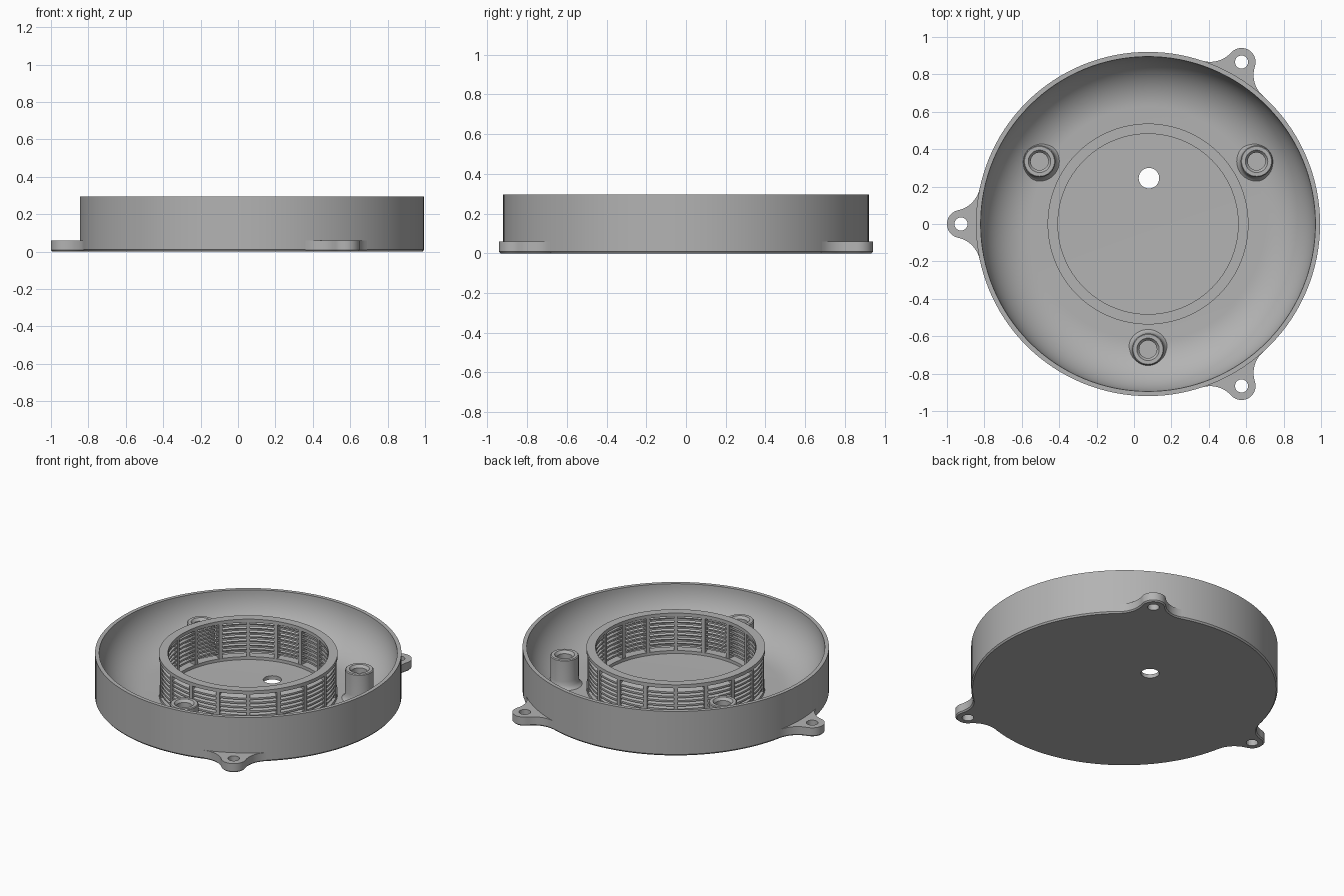
import bpy, bmesh
from math import sin, cos, pi, radians, atan2
from mathutils import Vector, Matrix

cube = bpy.data.objects.get("Cube")
if cube:
    bpy.data.objects.remove(cube)

CX = 0.075          # axis of the round housing
HEIGHT = 0.295
RADIUS = 0.92

grey = bpy.data.materials.new("plain grey")
grey.use_nodes = True
grey.diffuse_color = (0.45, 0.45, 0.45, 1)
grey.node_tree.nodes["Principled BSDF"].inputs["Base Color"].default_value = (0.45, 0.45, 0.45, 1)


def finish(name, bm, smooth=True):
    bmesh.ops.recalc_face_normals(bm, faces=bm.faces)
    mesh = bpy.data.meshes.new(name)
    bm.to_mesh(mesh)
    bm.free()
    mesh.materials.append(grey)
    obj = bpy.data.objects.new(name, mesh)
    bpy.context.collection.objects.link(obj)
    if smooth:
        bpy.ops.object.select_all(action='DESELECT')
        obj.select_set(True)
        bpy.context.view_layer.objects.active = obj
        bpy.ops.object.shade_smooth_by_angle(angle=radians(30))
    return obj


def lathe(name, profile, steps, centre=(CX, 0), closed=False):
    """Spin an (r, z) profile around a vertical axis."""
    bm = bmesh.new()
    verts = [bm.verts.new((r, 0, z)) for r, z in profile]
    pairs = list(zip(verts, verts[1:]))
    if closed:
        pairs.append((verts[-1], verts[0]))
    edges = [bm.edges.new(p) for p in pairs]
    bmesh.ops.spin(bm, geom=verts + edges, cent=(0, 0, 0), axis=(0, 0, 1),
                   angle=2 * pi, steps=steps, use_duplicate=False)
    bmesh.ops.remove_doubles(bm, verts=bm.verts, dist=1e-5)
    bmesh.ops.translate(bm, verts=bm.verts, vec=(*centre, 0))
    return finish(name, bm)


def polar(r, degrees):
    return (CX + r * cos(radians(degrees)), r * sin(radians(degrees)))


def arc(cx, cy, r, a0, a1, n):
    return [(cx + r * cos(a0 + (a1 - a0) * i / n), cy + r * sin(a0 + (a1 - a0) * i / n))
            for i in range(n + 1)]


def cut_hole(target, radius, x, y):
    bm = bmesh.new()
    bmesh.ops.create_cone(bm, cap_ends=True, segments=32, radius1=radius, radius2=radius,
                          depth=0.5, matrix=Matrix.Translation((x, y, 0)))
    cutter = finish(target.name + "_cutter", bm, smooth=False)
    mod = target.modifiers.new("hole", 'BOOLEAN')
    mod.operation = 'DIFFERENCE'
    mod.solver = 'EXACT'
    mod.object = cutter
    bpy.ops.object.select_all(action='DESELECT')
    target.select_set(True)
    bpy.context.view_layer.objects.active = target
    bpy.ops.object.modifier_apply(modifier=mod.name)
    bpy.data.objects.remove(cutter)


# Housing: flat base, upright outer wall, rounded bowl inside
bowl = arc(0.625, HEIGHT, 0.27, 0, -pi / 2, 20)
housing = lathe("housing", [(0, 0), (RADIUS - 0.008, 0), (RADIUS, 0.01), (RADIUS, HEIGHT)]
                + bowl + [(0, 0.025)], 128)
cut_hole(housing, 0.055, CX + 0.005, 0.245)

# Mounting lugs: round ears blended into the wall by concave fillets
TIP, FILLET = 0.075, 0.15
u = ((RADIUS + FILLET) ** 2 - (TIP + FILLET) ** 2 + 1) / 2
v = ((RADIUS + FILLET) ** 2 - u * u) ** 0.5
tip_angle = atan2(v, u - 1)
body_angle = atan2(v, u)
outline = arc(1, 0, TIP, -tip_angle, tip_angle, 20)
outline += arc(u, v, FILLET, tip_angle - pi, body_angle - pi, 10)[1:]
outline += arc(0, 0, RADIUS - 0.015, body_angle, -body_angle, 8)
outline += arc(u, -v, FILLET, pi - body_angle, pi - tip_angle, 10)[:-1]

for name, degrees in (("right_lug", 180), ("back_left_lug", 60), ("front_left_lug", -60)):
    bm = bmesh.new()
    base = bm.faces.new([bm.verts.new((x, y, 0)) for x, y in outline])
    top = bmesh.ops.extrude_face_region(bm, geom=[base])
    bmesh.ops.translate(bm, verts=[g for g in top["geom"] if isinstance(g, bmesh.types.BMVert)],
                        vec=(0, 0, 0.06))
    # soften the lower outer edge
    low = [e for e in bm.edges if all(w.co.z < 0.001 and w.co.xy.length > RADIUS - 0.005
                                      for w in e.verts)]
    bmesh.ops.bevel(bm, geom=low, offset=0.008, segments=1, affect='EDGES')
    bmesh.ops.transform(bm, verts=bm.verts, matrix=Matrix.Translation((CX, 0, 0))
                        @ Matrix.Rotation(radians(degrees), 4, 'Z'))
    cut_hole(finish(name, bm), 0.035, *polar(1, degrees))

# Screw posts with flared feet and blind countersunk holes
post = [(0.11, 0.022), (0.097, 0.032), (0.088, 0.05), (0.085, 0.075), (0.085, 0.212),
        (0.08, 0.217), (0.06, 0.217), (0.047, 0.2), (0.047, 0.1), (0, 0.1)]
for name, degrees in (("front_post", -90), ("back_left_post", 30), ("back_right_post", 150)):
    lathe(name, post, 40, polar(0.67, degrees))

# Cage: top and bottom rings, thin sloping slats, upright ribs
INNER, OUTER = 0.482, 0.537


def ring(name, z0, z1):
    lathe(name, [(INNER, z0), (OUTER, z0), (OUTER, z1), (INNER, z1)], 96, closed=True)


ring("cage_base_ring", 0.015, 0.045)
ring("cage_top_ring", 0.27, HEIGHT - 0.002)

SLATS = 7
for i in range(SLATS):
    z = 0.045 + 0.225 * (i + 1) / (SLATS + 1)
    lathe(f"cage_slat_{i + 1}", [(INNER + 0.008, z), (OUTER - 0.008, z - 0.012),
                                 (OUTER - 0.008, z), (INNER + 0.008, z + 0.012)],
          96, closed=True)

RIBS = 18
bm = bmesh.new()
for i in range(RIBS):
    a = radians(5 + 360 * i / RIBS)
    mid = (INNER + OUTER) / 2
    place = (Matrix.Translation((CX, 0, 0)) @ Matrix.Rotation(a, 4, 'Z')
             @ Matrix.Translation((mid, 0, 0.16))
             @ Matrix.Diagonal((OUTER - INNER - 0.004, 0.022, 0.24, 1)))
    bmesh.ops.create_cube(bm, size=1, matrix=place)
finish("cage_ribs", bm, smooth=False)
